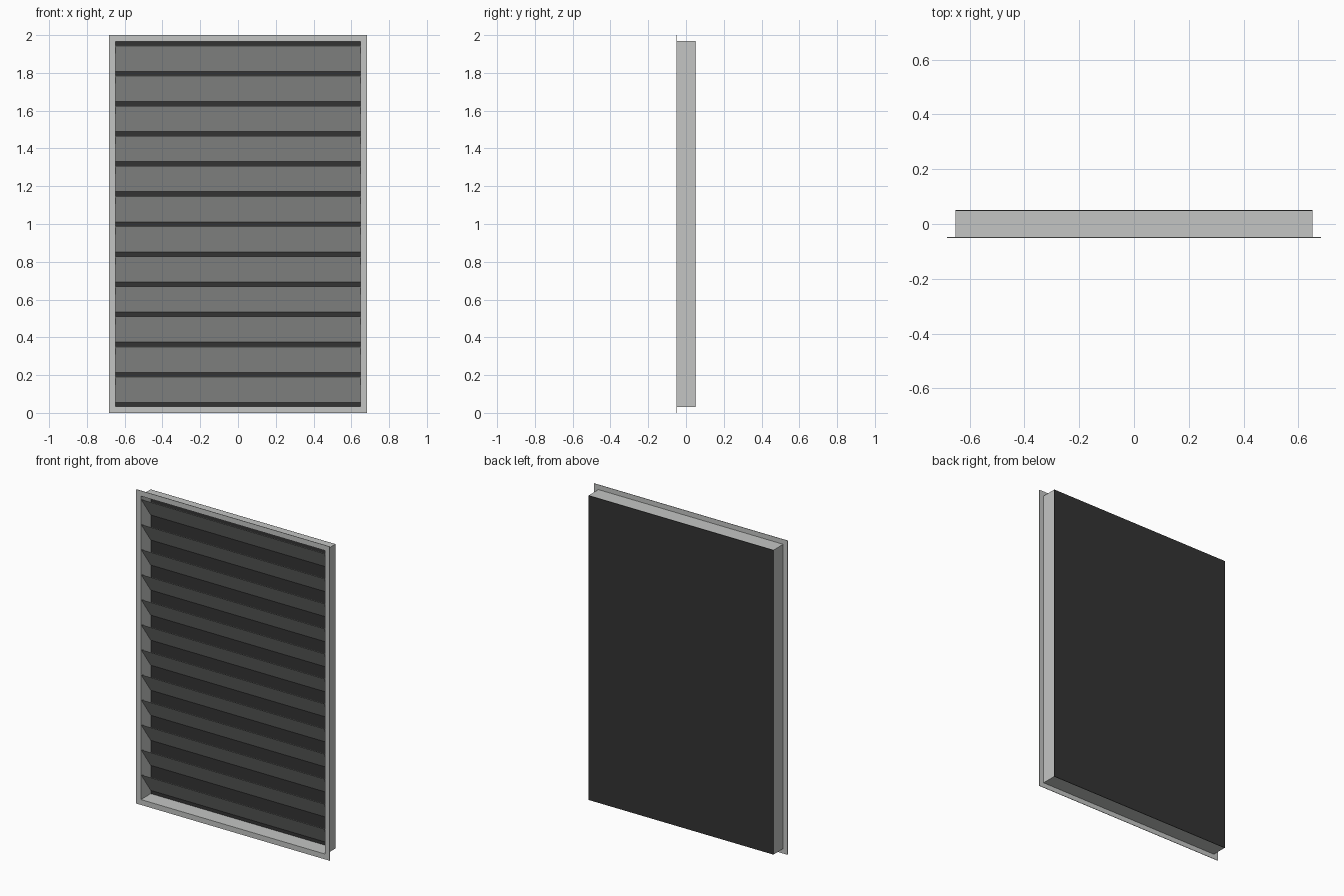
import bpy
import math

cube = bpy.data.objects.get("Cube")
if cube:
    bpy.data.objects.remove(cube, do_unlink=True)


def make_material(name, rgb):
    mat = bpy.data.materials.new(name)
    mat.use_nodes = True
    mat.diffuse_color = (*rgb, 1)
    bsdf = next(n for n in mat.node_tree.nodes if n.type == "BSDF_PRINCIPLED")
    bsdf.inputs["Base Color"].default_value = (*rgb, 1)
    return mat


def plate(name, size, centre, mat, tilt=0):
    """Box of the given size, optionally tilted about x."""
    bpy.ops.mesh.primitive_cube_add(size=1)
    ob = bpy.context.object
    ob.name = name
    ob.scale = size
    bpy.ops.object.transform_apply(location=False, rotation=False, scale=True)
    ob.location = centre
    ob.rotation_euler.x = tilt
    ob.data.materials.append(mat)
    return ob


metal = make_material("light grey metal", (0.55, 0.56, 0.55))
dark = make_material("dark backing", (0.034, 0.034, 0.034))

FLANGE_X, BOX_X = 0.682, 0.651
BOX_Z, RIM = 0.969, 0.031
DEPTH, T = 0.102, 0.003
front, back = -DEPTH / 2, DEPTH / 2

# Casing walls and front flange, mirrored in pairs
for sign, side, level in ((1, "left", "top"), (-1, "right", "bottom")):
    plate(side + "_wall", (T, DEPTH - T, 2 * BOX_Z),
          (sign * (BOX_X - T / 2), -T / 2, 1), metal)
    plate(level + "_wall", (2 * BOX_X, DEPTH - T, T),
          (0, -T / 2, 1 + sign * (BOX_Z - T / 2)), metal)
    plate(side + "_flange", (RIM, T, 2),
          (sign * (FLANGE_X - RIM / 2), front + T / 2, 1), metal)
    plate(level + "_flange", (2 * BOX_X, T, RIM),
          (0, front + T / 2, 1 + sign * (1 - RIM / 2)), metal)

# Dark backing sheet
plate("back_panel", (2 * BOX_X, T, 2 * BOX_Z), (0, back - T / 2, 1), dark)

# Louvre slats, sloping down towards the back
SLATS, PITCH, DROP = 12, 0.1594, 0.135
run = DEPTH - 2 * T
length = math.hypot(run, DROP)
for i in range(SLATS):
    z = 1 + PITCH * ((SLATS - 1) / 2 - i)
    plate(f"slat_{i + 1}", (2 * (BOX_X - T), length, 0.002),
          (0, 0, z), metal, -math.atan2(DROP, run))
